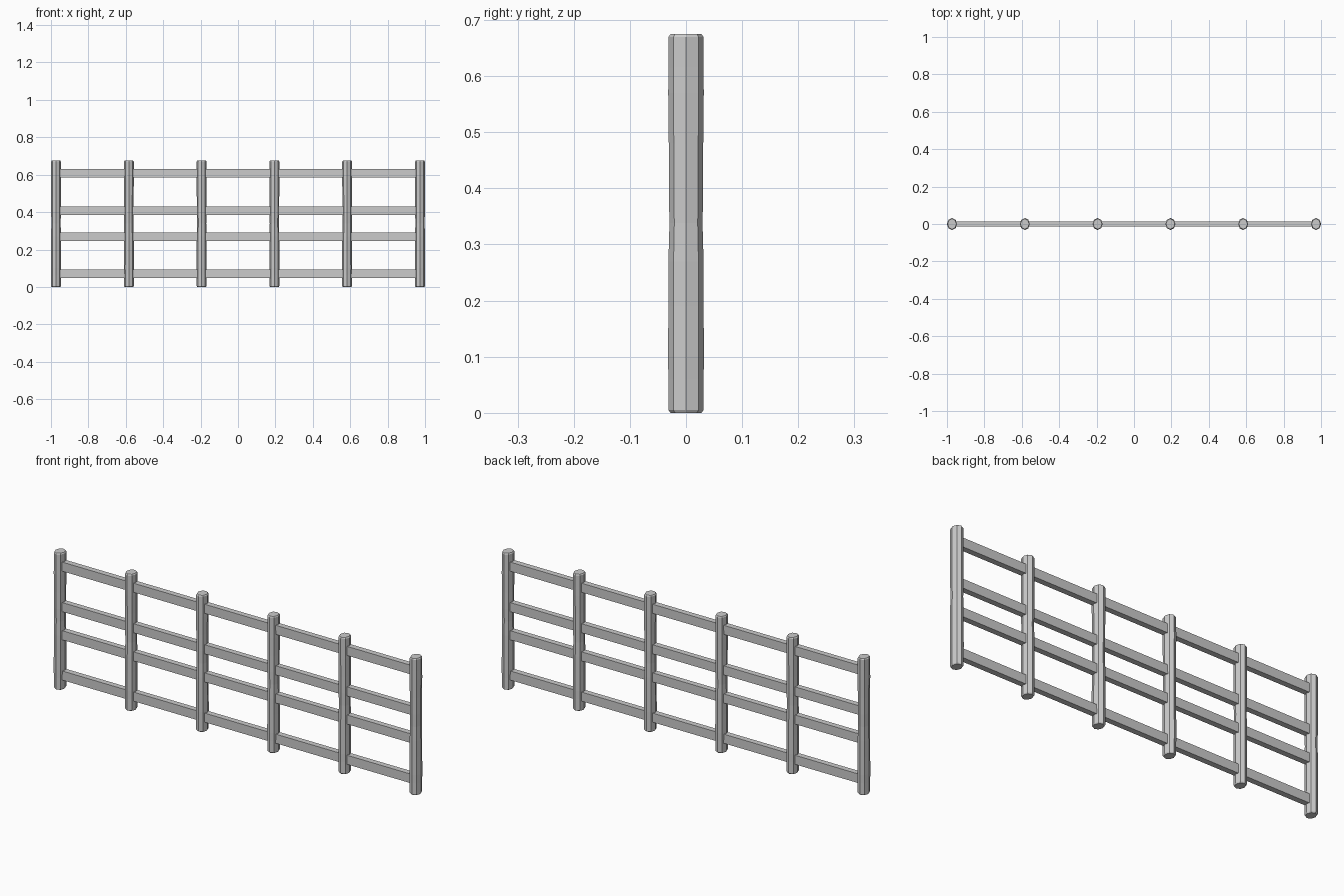
import bpy, bmesh, math

if "Cube" in bpy.data.objects:
    bpy.data.objects.remove(bpy.data.objects["Cube"])

SIDES = 8
RX, RY = 0.027, 0.032
# (height, radius scale) of a post: chamfered ends, slight waist
PROFILE = [(0.0, 0.86), (0.005, 0.98), (0.06, 0.98), (0.10, 1.0), (0.19, 0.98),
           (0.27, 0.98), (0.338, 0.92), (0.40, 0.96), (0.48, 0.96),
           (0.57, 0.99), (0.615, 0.98), (0.67, 0.98), (0.675, 0.86)]


def finish(bm, name):
    bmesh.ops.recalc_face_normals(bm, faces=bm.faces)
    me = bpy.data.meshes.new(name)
    bm.to_mesh(me)
    bm.free()
    ob = bpy.data.objects.new(name, me)
    bpy.context.collection.objects.link(ob)
    return ob


def post(name, x):
    bm = bmesh.new()
    rings = []
    for z, s in PROFILE:
        rings.append([bm.verts.new((x + RX * s * math.cos(a), RY * s * math.sin(a), z))
                      for a in (2 * math.pi * i / SIDES for i in range(SIDES))])
    for lo, hi in zip(rings, rings[1:]):
        for i in range(SIDES):
            j = (i + 1) % SIDES
            bm.faces.new((lo[i], lo[j], hi[j], hi[i]))
    bm.faces.new(rings[0])
    bm.faces.new(rings[-1])
    return finish(bm, name)


def rail(name, z, x0, x1):
    bm = bmesh.new()
    bmesh.ops.create_cube(bm, size=1)
    for v in bm.verts:
        v.co = ((x0 + x1) / 2 + v.co.x * (x1 - x0), v.co.y * 0.028, z + v.co.z * 0.045)
    return finish(bm, name)


# Six evenly spaced posts
for i in range(6):
    post(f"post_{i + 1}", -0.973 + i * 0.3892)

# Four rails running through the posts
for i, z in enumerate((0.07, 0.269, 0.408, 0.608)):
    rail(f"rail_{i + 1}", z, -0.96, 0.96)
